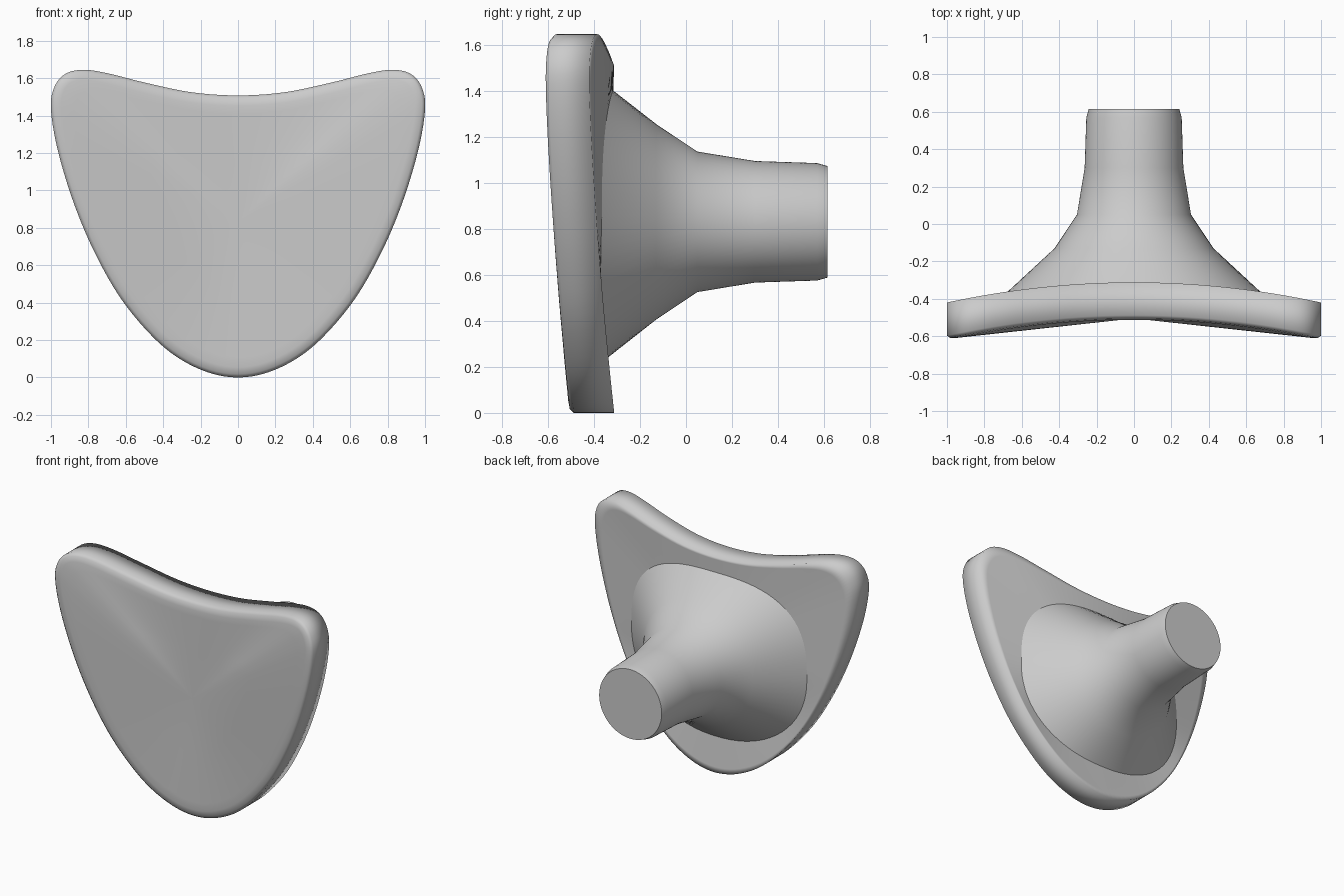
import bpy, bmesh, math
from mathutils import Vector

if "Cube" in bpy.data.objects:
    bpy.data.objects.remove(bpy.data.objects["Cube"])

CZ = 0.83  # height of the stem axis

# Half outline of the shield plate (x, z), bottom tip to top dip
half = [(0, 0), (.2, .042), (.4, .165), (.6, .385), (.75, .635), (.87, .91),
        (.96, 1.2), (1, 1.43), (.983, 1.55), (.925, 1.622), (.83, 1.645),
        (.7, 1.627), (.5, 1.577), (.25, 1.525), (0, 1.508)]
ctrl = [Vector(p) for p in half] + [Vector((-x, z)) for x, z in half[-2:0:-1]]


def smooth_loop(pts, steps):
    out, n = [], len(pts)
    for i in range(n):
        a, b, c, d = (pts[(i + k) % n] for k in (-1, 0, 1, 2))
        for s in range(steps):
            t = s / steps
            out.append(0.5 * (2 * b + (c - a) * t + (2 * a - 5 * b + 4 * c - d) * t ** 2
                              + (3 * b - a - 3 * c + d) * t ** 3))
    return out


outline = smooth_loop(ctrl, 5)
N = len(outline)
angles = [math.atan2(p.y - CZ, p.x) for p in outline]


def inset(dist):
    res = []
    for i, p in enumerate(outline):
        t = (outline[(i + 1) % N] - outline[i - 1]).normalized()
        res.append(p + Vector((-t.y, t.x)) * dist)
    return res


def oval(rx, up, down, e):
    res = []
    for a in angles:
        c, s = math.cos(a), math.sin(a)
        k = e if s > 0 else 2 + (e - 2) * 0.3
        rz = up if s > 0 else down
        r = (abs(c / rx) ** k + abs(s / rz) ** k) ** (-1 / k)
        res.append(Vector((r * c, CZ + r * s)))
    return res


def bent(pts, y0, low=0.0):
    # curve a flat ring backwards towards its sides
    return [Vector((p.x, y0 - 0.108 * p.x ** 2 - low * max(0, CZ - p.y), p.y)) for p in pts]


def toward(ring, target, f):
    return [p.lerp(q, f) for p, q in zip(ring, target)]


# Rings from the front face, round the rim, over the back and along the stem
hub = [Vector((0, -0.505, CZ))] * N
lip = bent(inset(0.055), -0.512)
back_rim = bent(outline, -0.312)
flare = bent(oval(.68, .57, .59, 2.7), -0.316, 0.04)
rings = [toward(lip, hub, 0.5), toward(lip, hub, 0.07), lip,
         bent(inset(0.018), -0.505), bent(outline, -0.488), back_rim,
         toward(back_rim, flare, 0.15), flare]
for y, r, e in [(-.13, .425, 2.15), (.05, .305, 2), (.30, .264, 2), (.57, .255, 2), (.615, .242, 2)]:
    rings.append([Vector((p.x, y, p.y)) for p in oval(r, r, r, e)])

bm = bmesh.new()
rows = [[bm.verts.new(p) for p in ring] for ring in rings]
tip = bm.verts.new(hub[0])
for i in range(N):
    j = (i + 1) % N
    bm.faces.new((tip, rows[0][i], rows[0][j]))
    for a, b in zip(rows, rows[1:]):
        bm.faces.new((a[i], b[i], b[j], a[j]))
cap = bm.faces.new(rows[-1])
bmesh.ops.recalc_face_normals(bm, faces=bm.faces)
for f in bm.faces:
    f.smooth = f is not cap
# Crisp edges at the stem end and where the flare meets the plate
for e in cap.edges:
    e.smooth = False
for i in range(N):
    bm.edges.get((rows[7][i], rows[7][(i + 1) % N])).smooth = False

mesh = bpy.data.meshes.new("shield_knob")
bm.to_mesh(mesh)
bm.free()
knob = bpy.data.objects.new("shield_knob", mesh)
bpy.context.collection.objects.link(knob)
